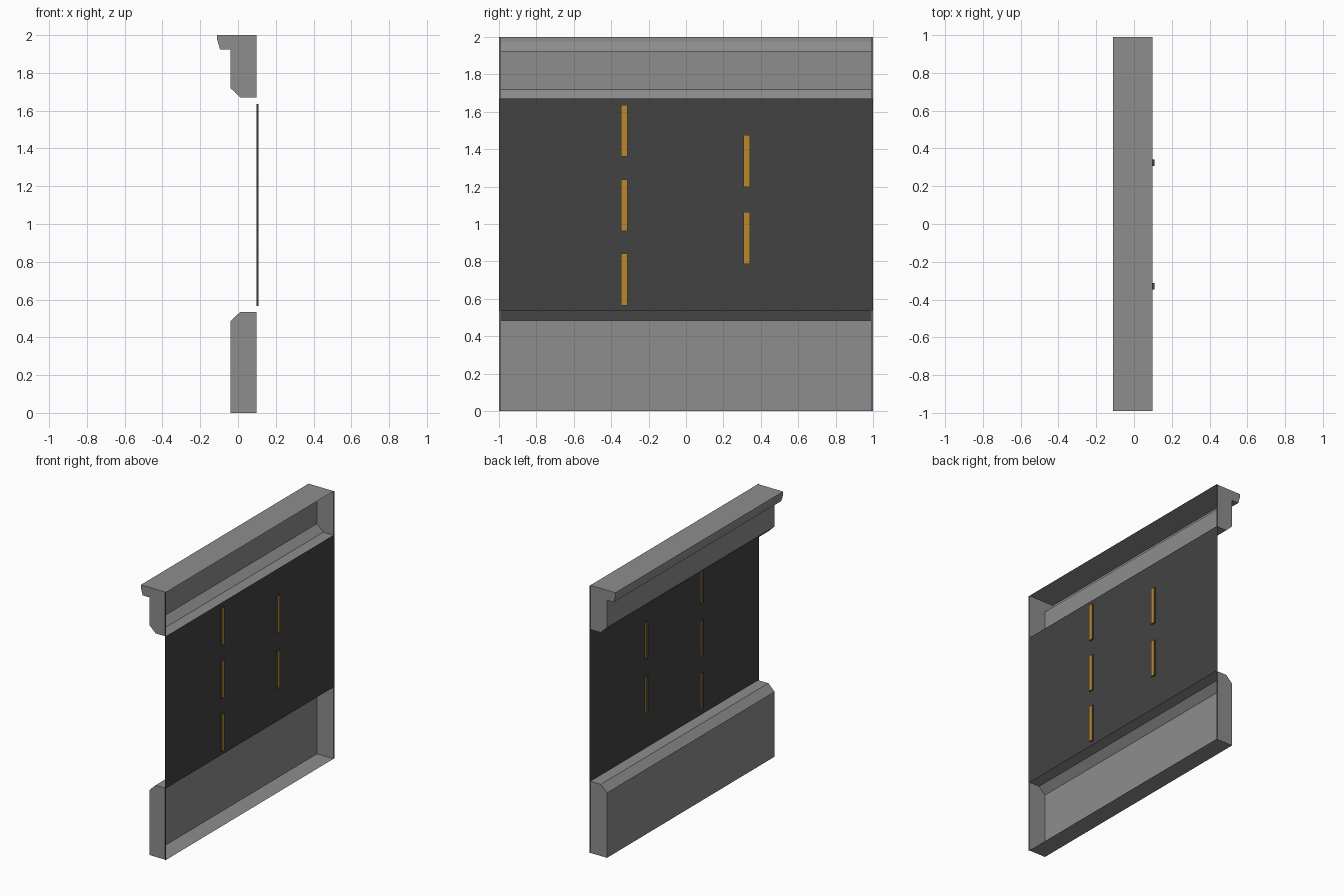
import bpy, bmesh
from mathutils import Vector

if "Cube" in bpy.data.objects:
    bpy.data.objects.remove(bpy.data.objects["Cube"])

BACK = 0.098      # open rear plane of the wall
END = 0.99        # end caps sit slightly inside the rim
STRIP_DEPTH = 0.011


def material(name, rgb):
    m = bpy.data.materials.new(name)
    m.diffuse_color = (*rgb, 1)
    m.use_nodes = True
    m.node_tree.nodes["Principled BSDF"].inputs["Base Color"].default_value = m.diffuse_color
    return m


grey = material("wall_grey", (0.27, 0.27, 0.27))
dark = material("panel_charcoal", (0.055, 0.055, 0.055))
amber = material("strip_amber", (0.5, 0.25, 0.025))


def finish(bm, name, mats):
    me = bpy.data.meshes.new(name)
    bm.to_mesh(me)
    bm.free()
    ob = bpy.data.objects.new(name, me)
    bpy.context.collection.objects.link(ob)
    for m in mats:
        me.materials.append(m)
    return ob


def moulding(name, profile):
    """Hollow moulding, open at the rear, with end caps and thin rear rims."""
    bm = bmesh.new()
    rows = [[bm.verts.new((x, y, z)) for x, z in profile] for y in (-END, END)]
    a, b = rows
    for i in range(len(profile) - 1):
        bm.faces.new((a[i], a[i + 1], b[i + 1], b[i]))
    bm.faces.new(a)
    bm.faces.new(b[::-1])
    bmesh.ops.recalc_face_normals(bm, faces=bm.faces)
    # rims continuing the rear plane out to the full width
    for row, y in ((a, -1), (b, 1)):
        outer = [bm.verts.new((v.co.x, y, v.co.z)) for v in (row[0], row[-1])]
        f = bm.faces.new((row[0], row[-1], outer[1], outer[0]))
        f.normal_update()
        if f.normal.x > 0:
            f.normal_flip()
    return finish(bm, name, [grey])


# Lower wall with chamfered top edge
moulding("lower_wall", [(BACK, 0), (-0.04, 0), (-0.04, 0.485),
                        (0.012, 0.535), (BACK, 0.535)])

# Upper wall with chamfered bottom edge and projecting cornice
moulding("upper_wall", [(BACK, 1.67), (0.012, 1.67), (-0.04, 1.72), (-0.04, 1.925),
                        (-0.095, 1.925), (-0.11, 1.975), (-0.11, 2), (BACK, 2)])

# Dark panel with shallow pockets that hold the light strips
strips = [(-0.33, 1.498), (-0.33, 1.1), (-0.33, 0.703), (0.325, 1.337), (0.325, 0.925)]
HW, HH = 0.017, 0.138
bm = bmesh.new()
bm.faces.new([bm.verts.new((BACK, y, z)) for y, z in
              ((-1, 0.535), (-1, 1.67), (1, 1.67), (1, 0.535))])
for sy, sz in strips:
    for co, no in (((0, sy - HW, 0), (0, 1, 0)), ((0, sy + HW, 0), (0, 1, 0)),
                   ((0, 0, sz - HH), (0, 0, 1)), ((0, 0, sz + HH), (0, 0, 1))):
        bmesh.ops.bisect_plane(bm, geom=bm.verts[:] + bm.edges[:] + bm.faces[:],
                               dist=1e-5, plane_co=co, plane_no=no)


def in_strip(f):
    c = f.calc_center_median()
    return any(abs(c.y - y) < HW and abs(c.z - z) < HH for y, z in strips)


ext = bmesh.ops.extrude_face_region(bm, geom=[f for f in bm.faces if in_strip(f)])["geom"]
bmesh.ops.translate(bm, vec=Vector((STRIP_DEPTH, 0, 0)),
                    verts=[g for g in ext if isinstance(g, bmesh.types.BMVert)])
# drop any faces left behind at the pocket mouths
mouths = [f for f in bm.faces if in_strip(f)
          and all(abs(v.co.x - BACK) < 1e-5 for v in f.verts)]
if mouths:
    bmesh.ops.delete(bm, geom=mouths, context='FACES_ONLY')
for f in bm.faces:
    if all(v.co.x > BACK + STRIP_DEPTH / 2 for v in f.verts):
        f.material_index = 1
finish(bm, "dark_panel", [dark, amber])
